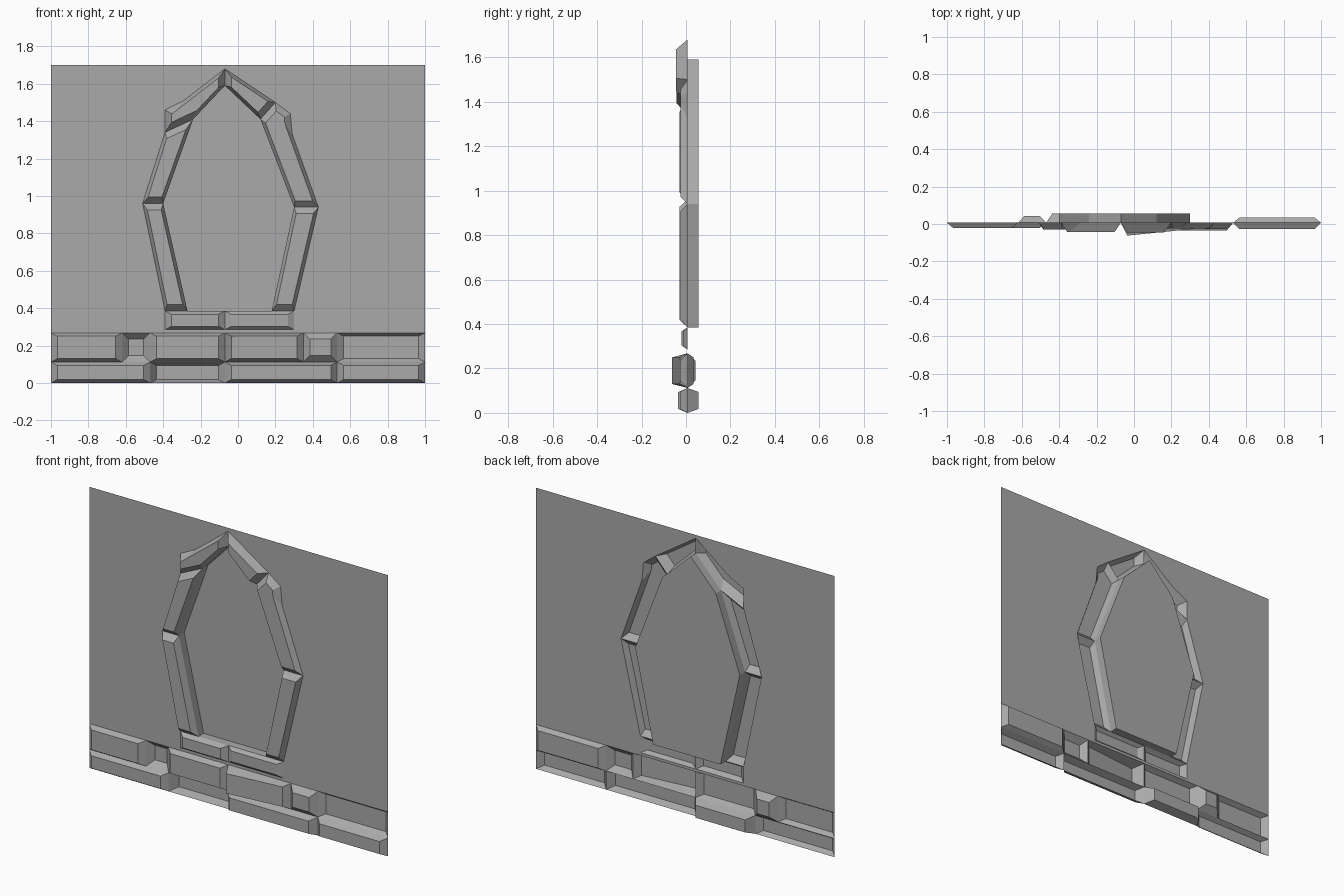
import bpy
from mathutils import Vector

cube = bpy.data.objects.get("Cube")
if cube:
    bpy.data.objects.remove(cube, do_unlink=True)

stone_grey = bpy.data.materials.new("stone grey")
stone_grey.use_nodes = True
colour = (0.4, 0.4, 0.4, 1)
stone_grey.diffuse_color = colour
for node in stone_grey.node_tree.nodes:
    if node.type == 'BSDF_PRINCIPLED':
        node.inputs["Base Color"].default_value = colour

WALL = 0.007            # y of the wall sheet
LONG, END = 0.018, 0.034  # bevel widths of long edges and of stone ends


def add_mesh(name, verts, faces):
    mesh = bpy.data.meshes.new(name)
    mesh.from_pydata(verts, [], faces)
    mesh.materials.append(stone_grey)
    obj = bpy.data.objects.new(name, mesh)
    bpy.context.collection.objects.link(obj)
    return obj


def counter_clockwise(points):
    pts = [Vector(p) for p in points]
    area = sum(a.cross(b) for a, b in zip(pts, pts[1:] + pts[:1]))
    return pts if area > 0 else pts[::-1]


def inset(pts, bevelled):
    """Move every edge inwards by its bevel width and mitre the corners."""
    result = []
    for i, p in enumerate(pts):
        sides = []
        for a, b in ((pts[i - 1], p), (p, pts[(i + 1) % len(pts)])):
            e = b - a
            width = (END if e.length < 0.2 else LONG) if bevelled else 0
            sides.append((Vector((-e.y, e.x)).normalized(), width))
        (n, d), (m, f) = sides
        det = n.cross(m)
        if abs(det) < 0.05:
            result.append(p + n * d)
        else:
            result.append(p + Vector((d * m.y - f * n.y, f * n.x - d * m.x)) / det)
    return result


def stone(name, outline, y, slope=0, bevelled=True):
    """Bevelled panel pushed out of (y < WALL) or into the sheet."""
    outer = counter_clockwise(outline)
    inner = inset(outer, bevelled)
    n = len(outer)
    left = min(p.x for p in inner)
    verts = [(p.x, WALL, p.y) for p in outer]
    verts += [(p.x, y + slope * (p.x - left), p.y) for p in inner]
    faces = [(i, (i + 1) % n, n + (i + 1) % n, n + i) for i in range(n)]
    faces.append(tuple(range(n, 2 * n)))
    return add_mesh(name, verts, faces)


def block(name, x0, x1, z0, z1, y, slope=0):
    stone(name, [(x0, z0), (x1, z0), (x1, z1), (x0, z1)], y, slope)


def sheet(name, outline):
    pts = counter_clockwise(outline)
    add_mesh(name, [(p.x, WALL, p.y) for p in pts], [tuple(range(len(pts)))])


# Shared corners of the arch
MID = -0.07
apex, apex_in = (MID, 1.68), (MID, 1.59)
l_notch, l_tip, l_low = (-0.29, 1.51), (-0.39, 1.46), (-0.39, 1.34)
l_shoulder_in, l_waist, l_waist_in = (-0.24, 1.41), (-0.51, 0.96), (-0.4, 0.96)
l_foot, l_foot_in = (-0.39, 0.385), (-0.27, 0.385)
r_notch, r_tip, r_low = (0.2, 1.5), (0.28, 1.44), (0.29, 1.33)
r_shoulder_in, r_waist, r_waist_in = (0.12, 1.41), (0.43, 0.94), (0.3, 0.94)
r_foot, r_foot_in = (0.3, 0.385), (0.18, 0.385)
SILL = 0.285
ROW, TOP = 0.112, 0.268

# Wall around the arch, in two halves
sheet("wall_right_half", [(-1, TOP), (-1, 1.7), (MID, 1.7), apex, l_notch, l_tip,
                          l_low, l_waist, l_foot, (l_foot[0], SILL),
                          (MID, SILL), (MID, TOP)])
sheet("wall_left_half", [(1, TOP), (1, 1.7), (MID, 1.7), apex, r_notch, r_tip,
                         r_low, r_waist, r_foot, (r_foot[0], SILL),
                         (MID, SILL), (MID, TOP)])

# Recessed pane inside the arch
stone("window_pane", [apex_in, l_shoulder_in, l_waist_in, l_foot_in, r_foot_in,
                      r_waist_in, r_shoulder_in], 0.057, bevelled=False)

# Arch stones
stone("arch_top_right", [apex, l_notch, l_tip, l_low, l_shoulder_in, apex_in], -0.043)
stone("arch_middle_right", [l_low, l_waist, l_waist_in, l_shoulder_in], -0.03)
stone("arch_lower_right", [l_waist, l_foot, l_foot_in, l_waist_in], -0.03)
stone("arch_top_left", [apex, apex_in, r_shoulder_in, r_notch], -0.045)
stone("arch_middle_left", [r_notch, r_shoulder_in, r_waist_in, r_waist, r_low, r_tip], -0.025)
stone("arch_lower_left", [r_waist, r_waist_in, r_foot_in, r_foot], -0.025)

# Sill stones
block("sill_right", l_foot[0], MID, SILL, l_foot[1], -0.02)
block("sill_left", MID, r_foot[0], SILL, r_foot[1], -0.012)

# Upper course
block("upper_stone_end_right", -1, -0.62, ROW, TOP, -0.022)
block("upper_stone_recessed", -0.62, -0.47, ROW, TOP, 0.043)
block("upper_stone_middle", -0.47, MID, ROW, TOP, -0.025)
block("upper_stone_wedge", MID, 0.35, ROW, TOP, -0.062, 0.1)
block("upper_stone_small", 0.35, 0.53, ROW, TOP, -0.028)
block("upper_stone_end_left", 0.53, 1, ROW, TOP, 0.034)

# Lower course
block("lower_stone_end_right", -1, -0.47, 0, ROW, -0.022)
block("lower_stone_recessed", -0.47, MID, 0, ROW, 0.057)
block("lower_stone_middle", MID, 0.53, 0, ROW, -0.035)
block("lower_stone_end_left", 0.53, 1, 0, ROW, -0.028)
